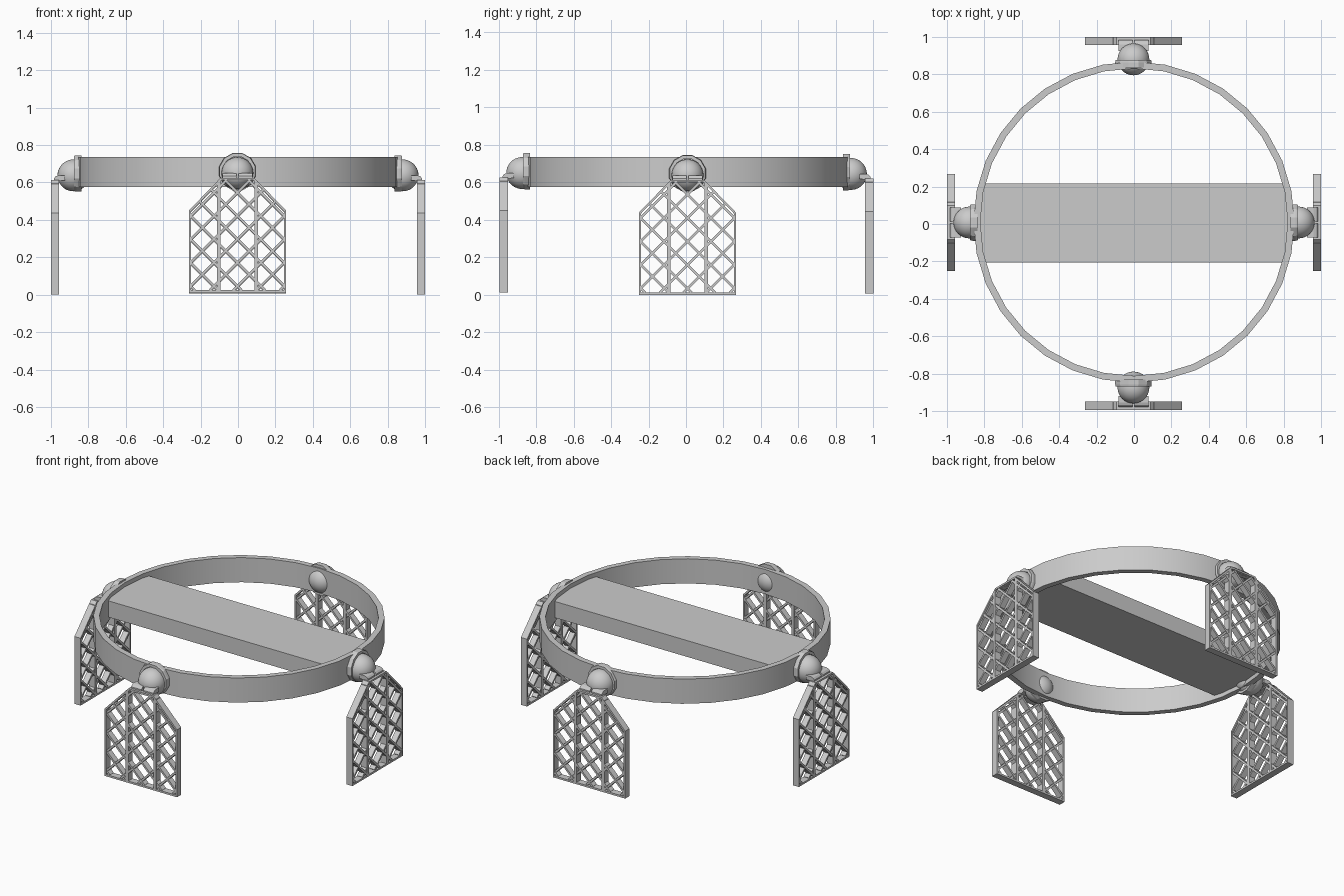
import bpy, bmesh, math
from mathutils import Matrix, Vector

if "Cube" in bpy.data.objects:
    bpy.data.objects.remove(bpy.data.objects["Cube"])

grey = bpy.data.materials.new("light grey")
grey.diffuse_color = (0.6, 0.6, 0.6, 1)
grey.use_nodes = True
grey.node_tree.nodes["Principled BSDF"].inputs["Base Color"].default_value = grey.diffuse_color


def finish(name, bm, smooth=None, matrix=None):
    """Turn a bmesh into a named object."""
    bmesh.ops.recalc_face_normals(bm, faces=bm.faces)
    if matrix:
        bm.transform(matrix)
    me = bpy.data.meshes.new(name)
    bm.to_mesh(me)
    bm.free()
    me.materials.append(grey)
    ob = bpy.data.objects.new(name, me)
    bpy.context.collection.objects.link(ob)
    if smooth:
        bpy.ops.object.select_all(action='DESELECT')
        ob.select_set(True)
        bpy.context.view_layer.objects.active = ob
        bpy.ops.object.shade_smooth_by_angle(angle=math.radians(smooth))
    return ob


def prism(bm, a, b):
    """Closed solid between two matching loops of points."""
    va = [bm.verts.new(p) for p in a]
    vb = [bm.verts.new(p) for p in b]
    n = len(a)
    bm.faces.new(va)
    bm.faces.new(vb[::-1])
    for i in range(n):
        j = (i + 1) % n
        bm.faces.new((va[i], vb[i], vb[j], va[j]))


def plate(bm, pts, y0, y1):
    """Outline in the xz plane, extruded along y."""
    prism(bm, [(x, y0, z) for x, z in pts], [(x, y1, z) for x, z in pts])


def bar(bm, p, q, width, y0, y1):
    """Straight slat from p to q in the xz plane."""
    p, q = Vector(p), Vector(q)
    d = (q - p).normalized()
    n = Vector((-d.y, d.x)) * width / 2
    plate(bm, [p + n, q + n, q - n, p - n], y0, y1)


def clip(p, d, poly):
    """Piece of the line p + t*d inside a convex counter-clockwise outline."""
    lo, hi = -9.0, 9.0
    for i, a in enumerate(poly):
        e = poly[(i + 1) % len(poly)] - a
        n = Vector((-e.y, e.x))
        den, num = n.dot(d), n.dot(a - p)
        if abs(den) < 1e-9:
            if num > 0:
                return None
        elif den > 0:
            lo = max(lo, num / den)
        else:
            hi = min(hi, num / den)
    return (p + d * lo, p + d * hi) if hi - lo > 0.012 else None


# round hoop
N, CY = 32, 0.01
bm = bmesh.new()
rows = []
for i in range(N):
    a = 2 * math.pi * i / N
    rows.append([bm.verts.new((r * math.cos(a), CY + r * math.sin(a), z))
                 for r, z in ((0.858, 0.575), (0.858, 0.735), (0.822, 0.735), (0.822, 0.575))])
for i in range(N):
    p, q = rows[i], rows[(i + 1) % N]
    for k in range(4):
        m = (k + 1) % 4
        bm.faces.new((p[k], q[k], q[m], p[m]))
finish("hoop", bm, 30)

# cross beam
bm = bmesh.new()
plate(bm, [(-0.825, 0.602), (0.825, 0.602), (0.825, 0.708), (-0.825, 0.708)], -0.205, 0.217)
finish("cross_beam", bm)

OUTLINE = [Vector(p) for p in ((-0.26, 0), (0.26, 0), (0.26, 0.438),
                               (0.09, 0.613), (-0.09, 0.613), (-0.26, 0.438))]
INNER = [Vector(p) for p in ((-0.249, 0.012), (0.249, 0.012), (0.249, 0.433),
                             (0.085, 0.601), (-0.085, 0.601), (-0.249, 0.433))]
OUT, IN = -1.0, -0.956


def leg(side, turn, shift):
    """Ball joint and lattice foot, made at the front and turned into place."""
    mat = Matrix.Translation(shift) @ Matrix.Rotation(math.radians(turn), 4, 'Z')

    # foot frame
    bm = bmesh.new()
    for i in range(6):
        j = (i + 1) % 6
        plate(bm, [OUTLINE[i], OUTLINE[j], INNER[j], INNER[i]], OUT, IN)
    # upright ribs
    for x in (-0.1, 0.1):
        bar(bm, (x, 0.005), (x, 0.595), 0.02, OUT, IN)
    finish(side + "_foot_frame", bm, None, mat)

    # diagonal slats
    bm = bmesh.new()
    for s in (1, -1):
        d = Vector((s, 1)).normalized()
        for k in range(-3, 8):
            seg = clip(Vector((0, 0.035 + 0.125 * k)), d, INNER)
            if seg:
                bar(bm, *seg, 0.013, OUT + 0.003 + 0.001 * s, IN - 0.003 + 0.001 * s)
    finish(side + "_foot_lattice", bm, None, mat)

    # pair of bent hinge arms
    bm = bmesh.new()
    prof = [(-0.985, 0.6), (-0.985, 0.622), (-0.975, 0.633), (-0.96, 0.638),
            (-0.925, 0.638), (-0.925, 0.612), (-0.957, 0.608), (-0.957, 0.6)]
    for x0, x1 in ((-0.08, -0.006), (0.006, 0.08)):
        prism(bm, [(x0, y, z) for y, z in prof], [(x1, y, z) for y, z in prof])
    finish(side + "_hinge_arms", bm, None, mat)

    # ball
    bm = bmesh.new()
    bmesh.ops.create_uvsphere(bm, u_segments=32, v_segments=20, radius=0.085)
    bmesh.ops.translate(bm, verts=bm.verts, vec=(0, -0.88, 0.638))
    finish(side + "_ball", bm, 40, mat)

    # socket plate with a raised rim
    bm = bmesh.new()
    circ = [(math.cos(math.radians(22.5 + 30 * k - 7.5)),
             math.sin(math.radians(22.5 + 30 * k - 7.5))) for k in range(12)]
    ring = lambda r, y: [(r * c, y, 0.648 + r * s) for c, s in circ]
    prism(bm, ring(0.101, -0.838), ring(0.101, -0.864))
    for i in range(12):
        j = (i + 1) % 12
        o0, o1, n0, n1 = ring(0.101, -0.864), ring(0.098, -0.876), ring(0.08, -0.864), ring(0.08, -0.876)
        prism(bm, [o0[i], o0[j], n0[j], n0[i]], [o1[i], o1[j], n1[j], n1[i]])
    finish(side + "_socket", bm, None, mat)


leg("front", 0, (-0.003, 0.006, 0.012))
leg("right", 90, (0, 0.008, 0))
leg("back", 180, (-0.003, 0, 0.007))
leg("left", -90, (0, 0.008, 0))
